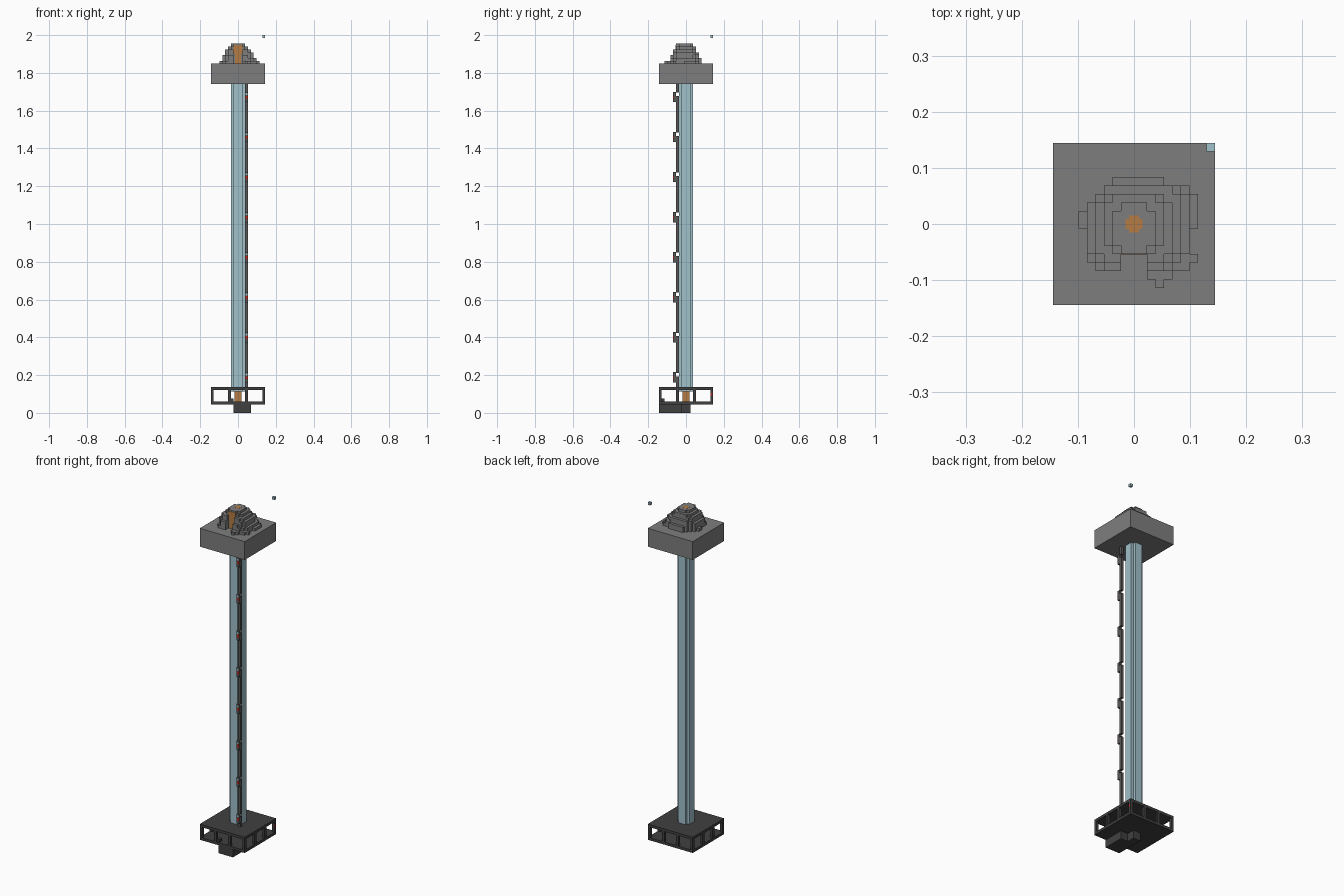
import bpy, bmesh

if "Cube" in bpy.data.objects:
    bpy.data.objects.remove(bpy.data.objects["Cube"], do_unlink=True)

V = 2 / 132          # edge of one block; all sizes below are in blocks


def material(name, r, g, b):
    m = bpy.data.materials.new(name)
    m.use_nodes = True
    col = [(c / 255) ** 2.2 for c in (r, g, b)] + [1]
    m.diffuse_color = col
    m.node_tree.nodes["Principled BSDF"].inputs["Base Color"].default_value = col
    return m


stone = material("stone grey", 125, 125, 125)
dark = material("dark stone", 66, 66, 66)
iron = material("iron grey", 88, 88, 88)
water = material("pale blue", 160, 192, 202)
lava = material("orange", 178, 122, 70)
red = material("red", 190, 45, 35)


def finish(name, bm, mat):
    me = bpy.data.meshes.new(name)
    bm.to_mesh(me)
    bm.free()
    me.materials.append(mat)
    ob = bpy.data.objects.new(name, me)
    bpy.context.collection.objects.link(ob)
    return ob


def boxes(name, mat, parts):
    """One object from boxes given as (x0, x1, y0, y1, z0, z1)."""
    bm = bmesh.new()
    for x0, x1, y0, y1, z0, z1 in parts:
        vs = bmesh.ops.create_cube(bm, size=1)["verts"]
        for v in vs:
            v.co.x = (x0 if v.co.x < 0 else x1) * V
            v.co.y = (y0 if v.co.y < 0 else y1) * V
            v.co.z = (z0 if v.co.z < 0 else z1) * V
    return finish(name, bm, mat)


def voxels(name, mat, cells, size, base):
    """Outer skin of a set of cells centred on integer x, y."""
    bm = bmesh.new()
    for cell in cells:
        for axis in range(3):
            for side in (-1, 1):
                near = list(cell)
                near[axis] += side
                if tuple(near) in cells:
                    continue
                u, w = (axis + 1) % 3, (axis + 2) % 3
                ring = []
                for a, b in ((-1, -1), (1, -1), (1, 1), (-1, 1))[::side]:
                    p = list(cell)
                    p[axis] += side / 2
                    p[u] += a / 2
                    p[w] += b / 2
                    ring.append(bm.verts.new((p[0] * size * V, p[1] * size * V,
                                              ((p[2] + .5) * size + base) * V)))
                bm.faces.new(ring)
    bmesh.ops.remove_doubles(bm, verts=bm.verts, dist=1e-5)
    return finish(name, bm, mat)


def disc_column(name, radius, height, base):
    """Round column of half-size cells."""
    n = range(-4, 5)
    cells = {(x, y, z) for x in n for y in n for z in range(height)
             if x * x + y * y <= radius * radius}
    return voxels(name, lava, cells, .5, base)


# Entrance cellar below the room
boxes("cellar", dark, [(-1.5, 4.5, -9.5, -1.5, 0, 3),
                       (-1.5, 1.5, -1.5, 1.5, 0, 3)])

# Open room: floor, roof and posts
boxes("room_floor", dark, [(-9.5, 9.5, -9.5, 9.5, 3, 4)])
boxes("room_roof", dark, [(-9.5, 9.5, -9.5, 9.5, 8, 9)])
spots = (-9, -3, 3, 9)
boxes("room_posts", dark, [(x - .5, x + .5, y - .5, y + .5, 4, 8)
                           for x in spots for y in spots
                           if abs(x) == 9 or abs(y) == 9])
boxes("room_step", dark, [(-2.5, -1.5, -9, -7.5, 4, 5)])
boxes("red_lamp", red, [(9, 9.52, 8.6, 9.3, 6, 7)])
disc_column("room_fire", 2.9, 7, 4)

# Tall column with cut corners
boxes("column", water, [(-2.5, 2.5, -1.5, 1.5, 7.5, 115),
                        (-1.5, 1.5, -2.5, 2.5, 7.5, 115)])

# Rail beside the column, broken at each bracket, with small painted marks
rail, brackets, red_marks, pale_marks = [], [], [], []
low = 9
for i in range(8):
    gap = 12.8 + 14 * i
    rail.append((2.5, 3.5, -3.5, -2.5, low, gap))
    low = gap + 1.2
    brackets.append((2.5, 3.5, -4.5, -3.5, gap - 2.2, gap + 1.4))
    red_marks.append((2.7, 3.52, -4.55, -4.2, gap - 1, gap))
    pale_marks.append((2.7, 3.3, -4.55, -4.2, gap + .3, gap + .9))
rail.append((2.5, 3.5, -3.5, -2.5, low, 115))
boxes("rail", iron, rail)
boxes("rail_brackets", iron, brackets)
boxes("red_marks", red, red_marks)
boxes("pale_marks", water, pale_marks)

# Upper platform
boxes("platform", stone, [(-9.5, 9.5, -9.5, 9.5, 115, 122)])

# Stepped hill: footprint rows from back to front, then narrowing layers
rows = [(-2, 3), (-3, 6), (-4, 7), (-5, 7), (-6, 7), (-6, 7), (-5, 6),
        (-5, 6), (-5, 6), (-5, 7), (-4, 6), (2, 4), (3, 3)]
foot = {(x, 5 - j) for j, (a, b) in enumerate(rows) for x in range(a, b + 1)}
limits = [(-6, 7, -7, 5), (-5, 6, -5, 5), (-5, 5, -5, 4), (-4, 5, -4, 4),
          (-4, 4, -4, 3), (-3, 3, -3, 3), (-2, 2, -3, 2)]
hill = set()
for k, (x0, x1, y0, y1) in enumerate(limits):
    cx, cy = (x0 + x1) / 2, (y0 + y1) / 2
    rx, ry = (x1 - x0 + 1) / 2, (y1 - y0 + 1) / 2
    for x, y in foot:
        inside = abs((x - cx) / rx) ** 3 + abs((y - cy) / ry) ** 3 <= 1.05
        recess = abs(x) <= 1 and y <= -4
        if (k == 0 or inside) and not recess:
            hill.add((x, y, k))
voxels("hill", stone, hill, 1, 122)

# Glowing crater cap and the flow on the front wall of the recess
n = range(-2, 3)
voxels("crater_glow", lava, {(x, y, 0) for x in n for y in n
                             if abs(x) + abs(y) < 4}, .8 / 2, 128.65)
boxes("front_flow", lava, [(-1, 1, -3.6, -3.4, 122, 125.5),
                           (-1.5, 1.5, -3.6, -3.4, 125.5, 128.5)])

# Small floating block at the back corner
boxes("floating_block", water, [(8.5, 9.5, 8.5, 9.5, 131, 132)])
